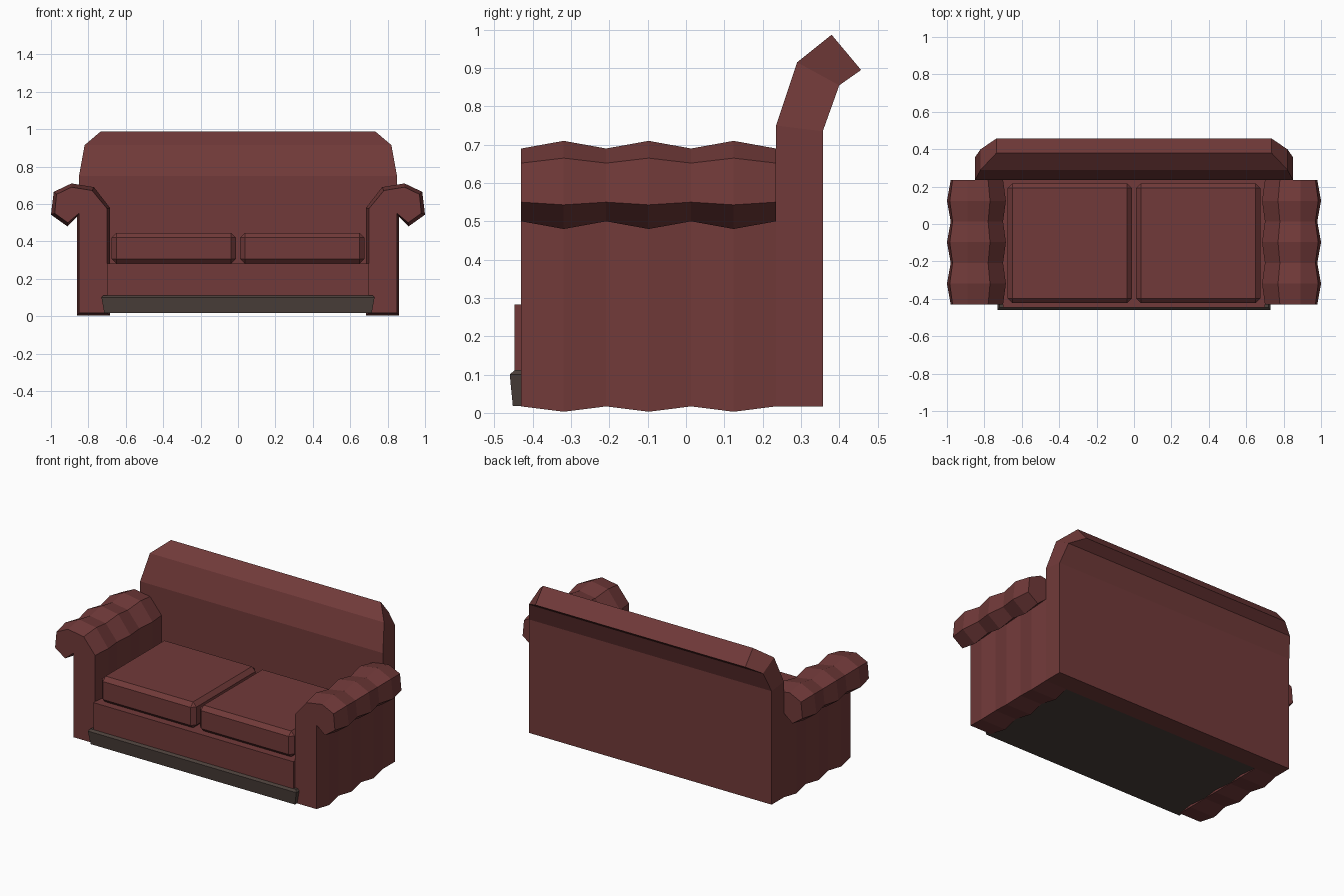
import bpy
import bmesh

cube = bpy.data.objects.get("Cube")
if cube:
    bpy.data.objects.remove(cube, do_unlink=True)


def make_material(name, rgb):
    mat = bpy.data.materials.new(name)
    mat.use_nodes = True
    mat.diffuse_color = (*rgb, 1)
    mat.node_tree.nodes["Principled BSDF"].inputs["Base Color"].default_value = (*rgb, 1)
    return mat


MAROON = make_material("maroon upholstery", (0.165, 0.042, 0.041))
BROWN = make_material("dark brown trim", (0.07, 0.05, 0.042))


def loft(name, rings, mat, bevel=0):
    """Join matching rings of points into a closed, flat-shaded solid."""
    bm = bmesh.new()
    loops = [[bm.verts.new(p) for p in ring] for ring in rings]
    count = len(loops[0])
    for a, b in zip(loops, loops[1:]):
        for i in range(count):
            j = (i + 1) % count
            bm.faces.new((a[i], a[j], b[j], b[i]))
    bm.faces.new(loops[0])
    bm.faces.new(loops[-1])
    bmesh.ops.recalc_face_normals(bm, faces=bm.faces)
    if bevel:
        bmesh.ops.bevel(bm, geom=bm.edges[:], offset=bevel, segments=1,
                        affect='EDGES', profile=0.5)
    mesh = bpy.data.meshes.new(name)
    bm.to_mesh(mesh)
    bm.free()
    mesh.materials.append(mat)
    obj = bpy.data.objects.new(name, mesh)
    bpy.context.collection.objects.link(obj)
    return obj


def rect(x0, x1, y0, y1, z):
    return [(x0, y0, z), (x1, y0, z), (x1, y1, z), (x0, y1, z)]


FRONT, REAR = -0.43, 0.235

# Rolled arms: slim and puffed profiles alternate along the depth
slim = [(0.85, 0.017), (0.85, 0.55), (0.91, 0.50), (0.98, 0.55), (0.97, 0.652),
        (0.89, 0.69), (0.78, 0.672), (0.70, 0.575), (0.70, 0.017)]
puffed = [(0.862, 0.003), (0.862, 0.53), (0.912, 0.48), (1.0, 0.543), (0.985, 0.665),
          (0.89, 0.71), (0.77, 0.69), (0.685, 0.58), (0.685, 0.003)]
for side, label in ((1, "left"), (-1, "right")):
    rings = []
    for i in range(7):
        y = FRONT + (REAR - FRONT) * i / 6
        profile = puffed if i % 2 else slim
        rings.append([(side * x, y, z) for x, z in profile])
    loft(label + "_arm", rings, MAROON)

# Backrest: rows of half width, front point and rear point (y, z)
rows = [(0.85, (0.235, 0.017), (0.357, 0.017)),
        (0.85, (0.235, 0.75), (0.357, 0.735)),
        (0.82, (0.29, 0.915), (0.40, 0.855)),
        (0.735, (0.38, 0.987), (0.457, 0.895))]
loft("backrest", [[(-w, *f), (w, *f), (w, *r), (-w, *r)] for w, f, r in rows], MAROON)

# Seat base and the flared plinth under it
loft("seat_base", [rect(-0.70, 0.70, -0.447, REAR, z) for z in (0.03, 0.283)], MAROON)
loft("plinth", [rect(-0.715, 0.715, -0.452, REAR, 0.018),
                rect(-0.73, 0.73, -0.46, REAR, 0.10),
                rect(-0.72, 0.72, -0.447, REAR, 0.112)], BROWN)

# Two seat cushions with chamfered edges
for side, label in ((1, "left"), (-1, "right")):
    x0, x1 = sorted((side * 0.012, side * 0.675))
    loft(label + "_cushion", [rect(x0, x1, -0.422, 0.217, z) for z in (0.281, 0.445)],
         MAROON, bevel=0.025)
